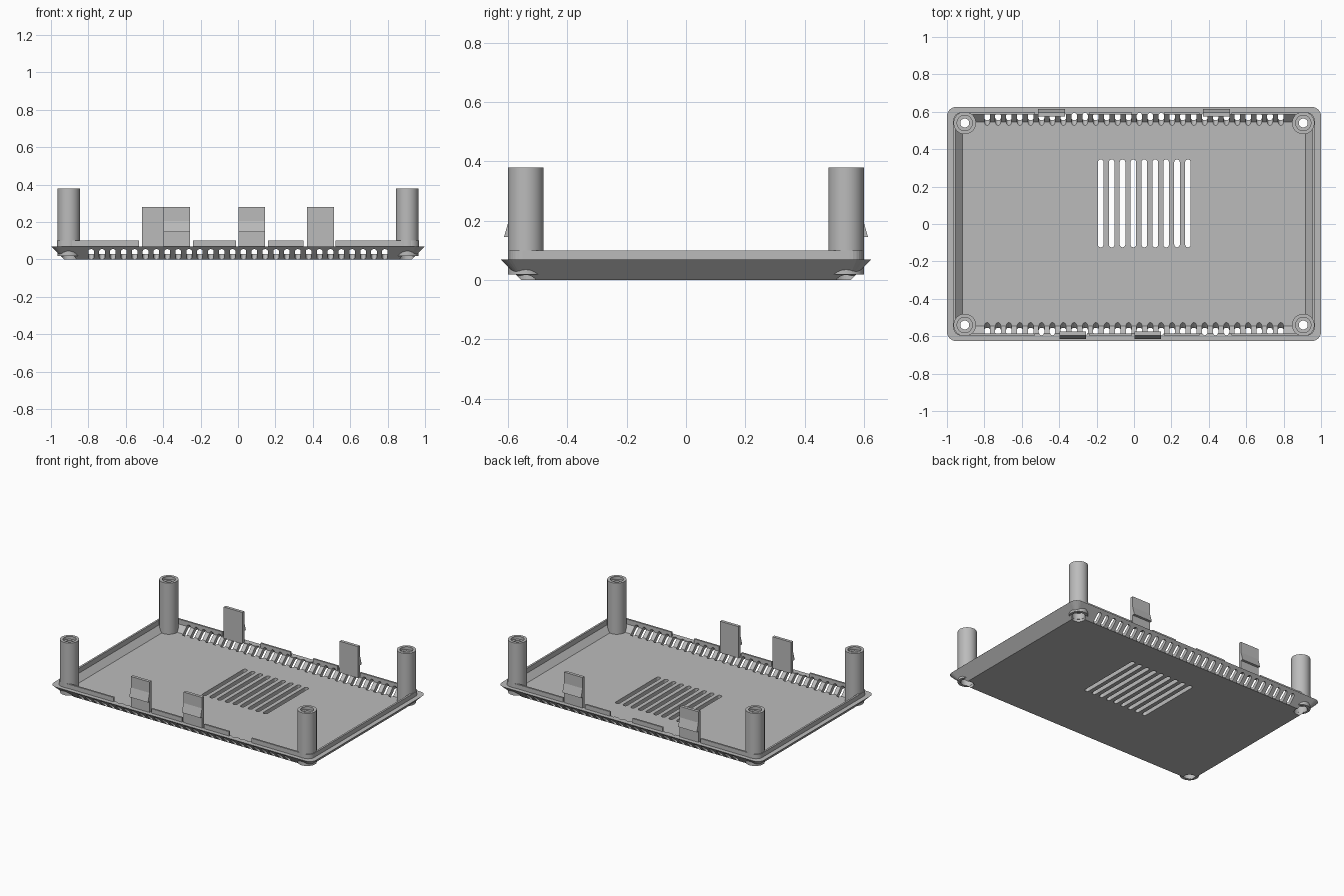
import bpy, bmesh
from math import sin, cos, pi, radians
from mathutils import Matrix, Vector

cube = bpy.data.objects.get("Cube")
if cube:
    bpy.data.objects.remove(cube, do_unlink=True)

grey = bpy.data.materials.new("light grey plastic")
grey.use_nodes = True
COLOUR = (0.5, 0.5, 0.5, 1)
grey.diffuse_color = COLOUR
grey.node_tree.nodes["Principled BSDF"].inputs["Base Color"].default_value = COLOUR


def finish(bm, name):
    bmesh.ops.recalc_face_normals(bm, faces=bm.faces)
    mesh = bpy.data.meshes.new(name)
    bm.to_mesh(mesh)
    bm.free()
    mesh.materials.append(grey)
    ob = bpy.data.objects.new(name, mesh)
    bpy.context.collection.objects.link(ob)
    return ob


def activate(ob):
    bpy.ops.object.select_all(action='DESELECT')
    ob.select_set(True)
    bpy.context.view_layer.objects.active = ob


def cut(ob, bm, name):
    cutter = finish(bm, name)
    cutter.hide_render = True
    mod = ob.modifiers.new(name, 'BOOLEAN')
    mod.operation = 'DIFFERENCE'
    mod.solver = 'EXACT'
    mod.object = cutter
    activate(ob)
    bpy.ops.object.modifier_apply(modifier=mod.name)
    bpy.data.objects.remove(cutter, do_unlink=True)


def prism(bm, outline, depth, matrix):
    """Extrude a 2D outline both ways along local z, then place it."""
    low, high = ([bm.verts.new(matrix @ Vector((x, y, z))) for x, y in outline]
                 for z in (-depth, depth))
    bm.faces.new(low[::-1])
    bm.faces.new(high)
    n = len(outline)
    for i in range(n):
        j = (i + 1) % n
        bm.faces.new((low[i], low[j], high[j], high[i]))


def stadium(radius, half_length, steps=8):
    pts = []
    for end in (1, -1):
        for i in range(steps + 1):
            a = pi * i / steps
            pts.append((end * radius * cos(a),
                        end * (half_length - radius + radius * sin(a))))
    return pts


def rectangle(x0, x1, y0, y1):
    return [(x0, y0), (x1, y0), (x1, y1), (x0, y1)]


def rounded_ring(bm, hx, hy, radius, z, steps=6):
    ring = []
    for q, (sx, sy) in enumerate([(1, 1), (-1, 1), (-1, -1), (1, -1)]):
        for i in range(steps + 1):
            a = pi / 2 * (q + i / steps)
            ring.append(bm.verts.new((sx * (hx - radius) + radius * cos(a),
                                      sy * (hy - radius) + radius * sin(a), z)))
    return ring


# Tray: sloped outer wall, rim, raised lip, sloped inner wall, floor
bm = bmesh.new()
rings = [rounded_ring(bm, *r) for r in [
    (0.93, 0.555, 0.008, 0), (1.0, 0.626, 0.05, 0.07), (0.967, 0.597, 0.045, 0.07),
    (0.967, 0.597, 0.045, 0.1), (0.954, 0.585, 0.035, 0.1),
    (0.954, 0.585, 0.035, 0.066), (0.918, 0.545, 0.01, 0.028)]]
for a, b in zip(rings, rings[1:]):
    for i in range(len(a)):
        j = (i + 1) % len(a)
        bm.faces.new((a[i], a[j], b[j], b[i]))
bm.faces.new(rings[0][::-1])
bm.faces.new(rings[-1])
tray = finish(bm, "tray")

# Gaps in the long sides of the lip
bm = bmesh.new()
for x0, x1 in ((-0.53, -0.24), (-0.01, 0.16), (0.35, 0.52)):
    for side in (1, -1):
        prism(bm, rectangle(x0, x1, -0.03, 0.03), 0.03,
              Matrix.Translation((0, side * 0.595, 0.1)))
cut(tray, bm, "lip_gap_cutter")

# Rounded slots along both sloped long walls
bm = bmesh.new()
count = 28
for side, tilt in ((1, 45), (-1, 135)):
    for i in range(count):
        x = -0.785 + 1.57 * i / (count - 1)
        prism(bm, stadium(0.015, 0.039), 0.05,
              Matrix.Translation((x, side * 0.5825, 0.0275))
              @ Matrix.Rotation(radians(tilt), 4, 'X'))
cut(tray, bm, "side_slot_cutter")

# Long vents through the floor
bm = bmesh.new()
for i in range(9):
    prism(bm, stadium(0.015, 0.235), 0.06,
          Matrix.Translation((-0.178 + 0.0583 * i, 0.11, 0)))
cut(tray, bm, "floor_vent_cutter")

# Screw openings under the corner posts
corners = [(sx * 0.905, sy * 0.54) for sx in (1, -1) for sy in (1, -1)]
bm = bmesh.new()
for x, y in corners:
    circle = [(0.042 * cos(2 * pi * i / 32), 0.042 * sin(2 * pi * i / 32))
              for i in range(32)]
    prism(bm, circle, 0.25, Matrix.Translation((x, y, 0)))
cut(tray, bm, "screw_opening_cutter")

# Corner posts: stepped tubes
post_profile = [(0.06, 0.018), (0.06, 0.38), (0.041, 0.38), (0.041, 0.36),
                (0.024, 0.36), (0.024, 0.06), (0.041, 0.06), (0.041, 0.018)]
for n, (x, y) in enumerate(corners, 1):
    bm = bmesh.new()
    steps = 40
    loops = [[bm.verts.new((x + r * cos(2 * pi * i / steps),
                            y + r * sin(2 * pi * i / steps), z))
              for i in range(steps)] for r, z in post_profile]
    for k, a in enumerate(loops):
        b = loops[(k + 1) % len(loops)]
        for i in range(steps):
            j = (i + 1) % steps
            bm.faces.new((a[i], a[j], b[j], b[i]))
    post = finish(bm, f"corner_post_{n}")
    activate(post)
    bpy.ops.object.shade_smooth_by_angle(angle=radians(30))

# Snap clips: upright plates with an outward wedge, two on each long side
clip_profile = [(0.576, 0.064), (0.597, 0.064), (0.597, 0.145), (0.614, 0.145),
                (0.597, 0.205), (0.597, 0.28), (0.576, 0.28)]
for name, side, x in (("front_clip_right", -1, -0.327), ("front_clip_left", -1, 0.073),
                      ("back_clip_right", 1, -0.441), ("back_clip_left", 1, 0.441)):
    bm = bmesh.new()
    # local x -> outward y, local y -> z, local z -> x
    place = Matrix(((0, 0, 1, x), (side, 0, 0, 0), (0, 1, 0, 0), (0, 0, 0, 1)))
    prism(bm, clip_profile, 0.071, place)
    finish(bm, name)
